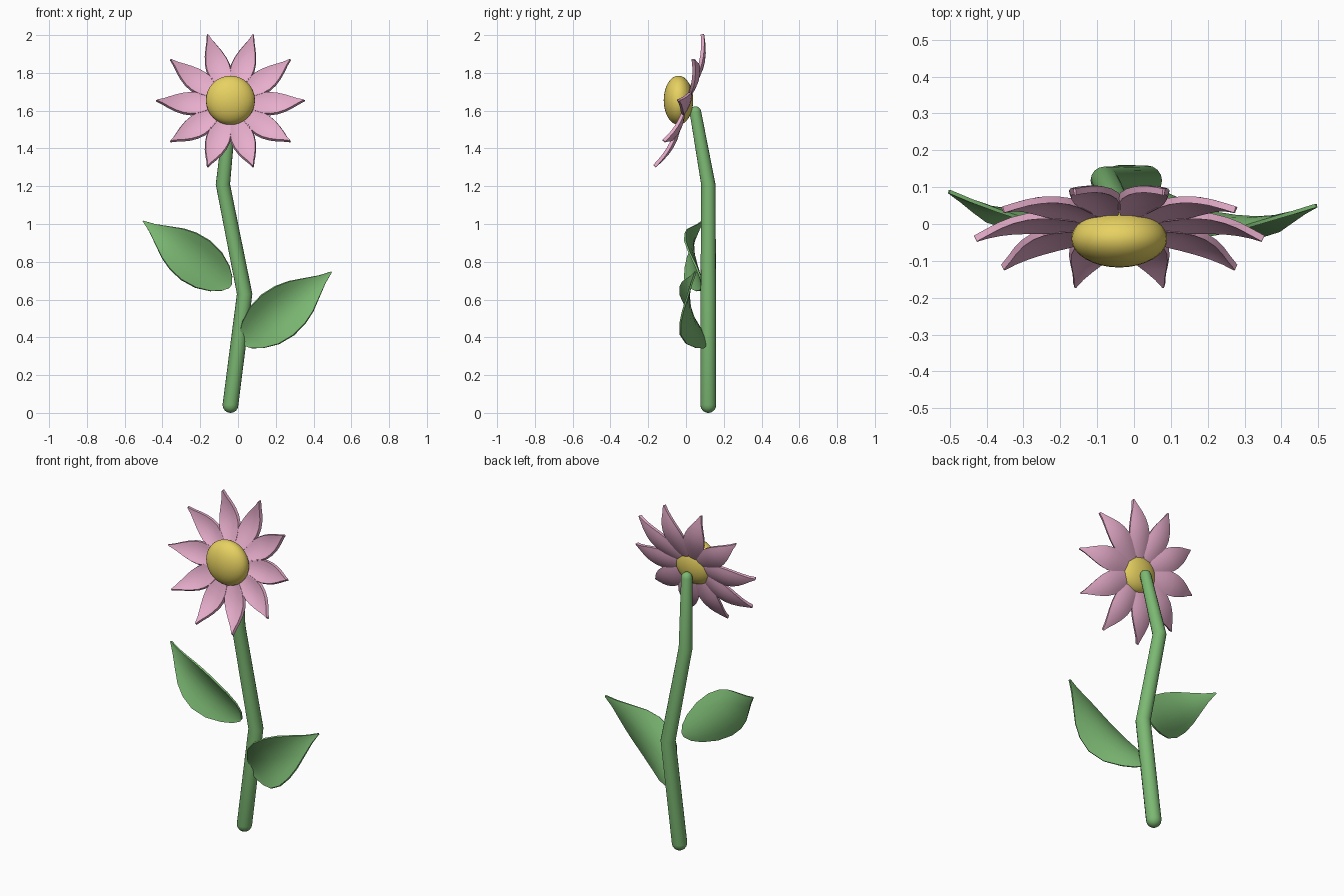
import bpy, bmesh, math
from mathutils import Vector

if "Cube" in bpy.data.objects:
    bpy.data.objects.remove(bpy.data.objects["Cube"])


def material(name, rgb):
    m = bpy.data.materials.new(name)
    m.diffuse_color = (*rgb, 1)
    m.use_nodes = True
    m.node_tree.nodes["Principled BSDF"].inputs["Base Color"].default_value = m.diffuse_color
    return m


GREEN = material("leaf_green", (0.20, 0.48, 0.17))
PINK = material("petal_pink", (0.80, 0.42, 0.60))
YELLOW = material("centre_yellow", (0.80, 0.64, 0.12))


def finish(bm, name, mat, thickness=0):
    bmesh.ops.recalc_face_normals(bm, faces=bm.faces)
    mesh = bpy.data.meshes.new(name)
    bm.to_mesh(mesh)
    bm.free()
    mesh.materials.append(mat)
    ob = bpy.data.objects.new(name, mesh)
    bpy.context.collection.objects.link(ob)
    bpy.ops.object.select_all(action='DESELECT')
    ob.select_set(True)
    bpy.context.view_layer.objects.active = ob
    if thickness:
        mod = ob.modifiers.new("thickness", 'SOLIDIFY')
        mod.thickness = thickness
        mod.offset = 0
        bpy.ops.object.modifier_apply(modifier=mod.name)
    bpy.ops.object.shade_smooth_by_angle(angle=math.radians(50))
    return ob


def blade(name, mat, origin, along, side, front, rows, thickness, cup=3.2, cols=7):
    """Cupped leaf shape; rows are (distance, half width, forward bend)."""
    bm = bmesh.new()
    grid = []
    for t, half, bend in rows:
        row = []
        for i in range(cols):
            v = half * (2 * i / (cols - 1) - 1)
            row.append(bm.verts.new(origin + along * t + side * v + front * (bend + cup * v * v)))
        grid.append(row)
    for a, b in zip(grid, grid[1:]):
        for i in range(cols - 1):
            bm.faces.new((a[i], a[i + 1], b[i + 1], b[i]))
    return finish(bm, name, mat, thickness)


# Stem: bent tapered tube with rounded ends
path = [(-0.04, 0.118, 0.042, 0.042), (0.035, 0.118, 0.63, 0.041),
        (-0.08, 0.118, 1.21, 0.038), (-0.04, 0.05, 1.592, 0.031)]
angles = [math.radians(d) for d in (85, 65, 45, 22)]
x, y, z, r = path[0]
rings = [(x, y, z - r * math.sin(a), r * math.cos(a)) for a in angles] + path
x, y, z, r = path[-1]
rings += [(x, y, z + r * math.sin(a), r * math.cos(a)) for a in reversed(angles)]
bm = bmesh.new()
SIDES = 16
loops = [[bm.verts.new((x + r * math.cos(math.tau * i / SIDES),
                        y + r * math.sin(math.tau * i / SIDES), z)) for i in range(SIDES)]
         for x, y, z, r in rings]
for a, b in zip(loops, loops[1:]):
    for i in range(SIDES):
        j = (i + 1) % SIDES
        bm.faces.new((a[i], a[j], b[j], b[i]))
bm.faces.new(loops[0])
bm.faces.new(loops[-1])
finish(bm, "stem", GREEN)

# Flower centre: flattened ball
HEAD = Vector((-0.04, -0.04, 1.655))
bm = bmesh.new()
bmesh.ops.create_uvsphere(bm, u_segments=32, v_segments=16, radius=0.13)
for v in bm.verts:
    v.co.y *= 0.6
    v.co += HEAD
finish(bm, "flower_centre", YELLOW)

# Petals: ten around a head that leans back
tilt = math.radians(20)
ct, st = math.cos(tilt), math.sin(tilt)
petal_rows = [(0.06, 0.012, -0.038), (0.09, 0.028, -0.044), (0.125, 0.046, -0.05),
              (0.165, 0.059, -0.055), (0.21, 0.063, -0.057), (0.25, 0.058, -0.053),
              (0.29, 0.046, -0.043), (0.325, 0.031, -0.03), (0.36, 0.014, -0.014),
              (0.39, 0.003, 0.0)]
for n in range(10):
    a = math.tau * n / 10
    c, s = math.cos(a), math.sin(a)
    blade(f"petal_{n + 1}", PINK, HEAD, Vector((c, s * st, s * ct)),
          Vector((-s, c * st, c * ct)), Vector((0, -ct, st)), petal_rows, 0.018)

# Leaves: fractions of length and half width shared, depth differs
shape = [(0, 0.012), (0.04, 0.05), (0.12, 0.088), (0.25, 0.123), (0.4, 0.136), (0.54, 0.126),
         (0.66, 0.102), (0.78, 0.064), (0.9, 0.026), (1, 0.003)]


def leaf(name, base, tip, depths, width, lift):
    base, tip = Vector(base), Vector(tip)
    base.y = tip.y = 0
    span = tip - base
    along = span.normalized()
    front = Vector((0, -1, 0))
    side = along.cross(front)
    if side.z < 0:
        side = -side
    rows = [(f * span.length, w * width, -d) for (f, w), d in zip(shape, depths)]
    return blade(name, GREEN, base + side * lift, along, side, front, rows, 0.01)


leaf("lower_leaf", (0.025, 0, 0.36), (0.5, 0, 0.74),
     (0.105, 0.098, 0.08, 0.05, 0.03, 0.02, 0.016, 0.02, 0.033, 0.05), 1.0, 0.008)
leaf("upper_leaf", (-0.04, 0, 0.67), (-0.502, 0, 1.015),
     (0.085, 0.082, 0.074, 0.06, 0.047, 0.04, 0.038, 0.046, 0.065, 0.088), 0.94, 0.0)
